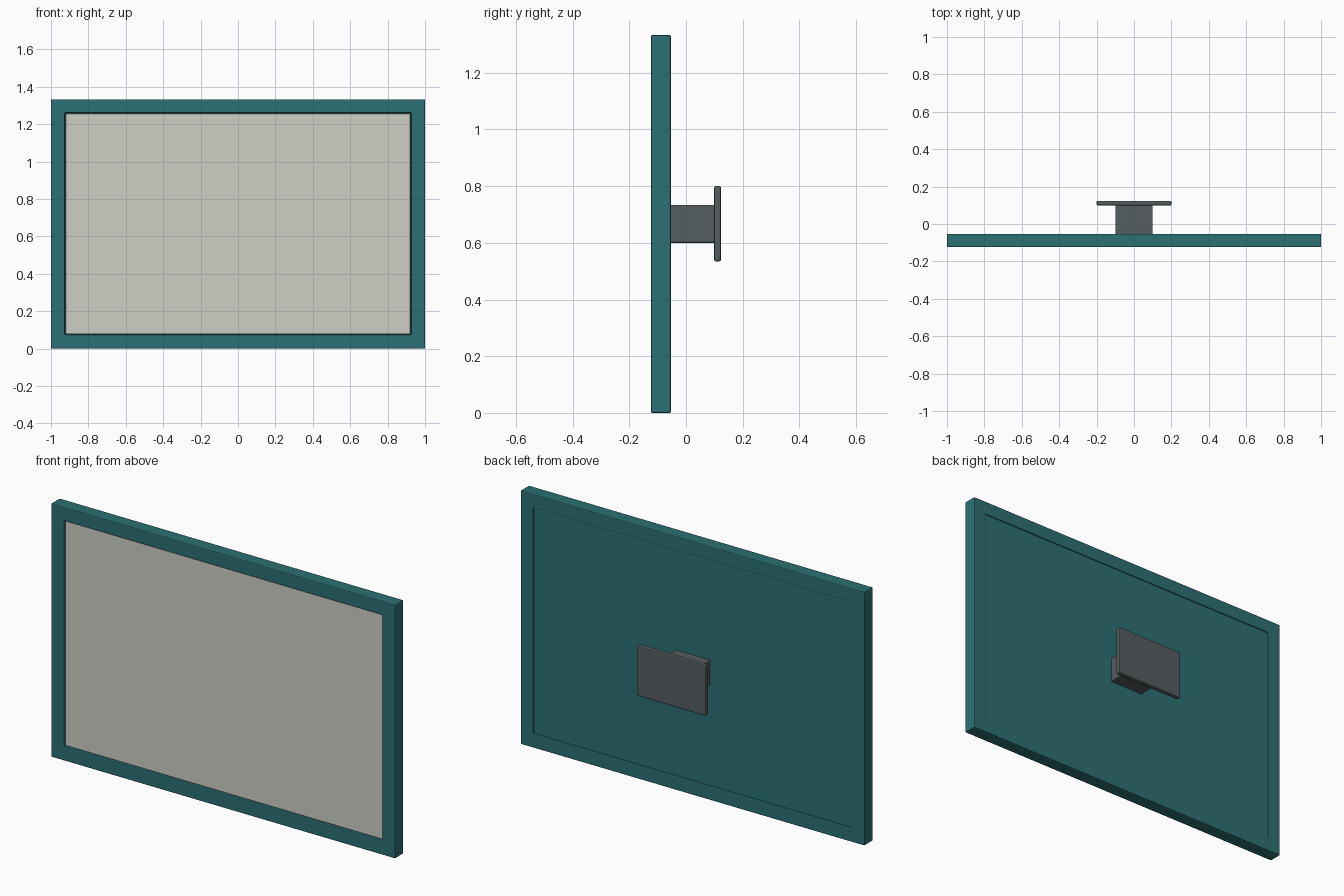
import bpy, bmesh

if "Cube" in bpy.data.objects:
    bpy.data.objects.remove(bpy.data.objects["Cube"])

def material(name, rgb):
    m = bpy.data.materials.new(name)
    m.diffuse_color = (*rgb, 1)
    m.use_nodes = True
    m.node_tree.nodes["Principled BSDF"].inputs["Base Color"].default_value = m.diffuse_color
    return m

TEAL = material("teal_plastic", (0.025, 0.16, 0.175))
PALE = material("pale_screen", (0.62, 0.62, 0.56))
GREY = material("dark_grey_metal", (0.09, 0.11, 0.115))

def finish(name, bm, mat, bevel):
    bmesh.ops.recalc_face_normals(bm, faces=bm.faces)
    me = bpy.data.meshes.new(name)
    bm.to_mesh(me)
    bm.free()
    me.materials.append(mat)
    ob = bpy.data.objects.new(name, me)
    bpy.context.collection.objects.link(ob)
    mod = ob.modifiers.new("soft_edges", 'BEVEL')
    mod.width, mod.segments = bevel, 2
    return ob

def box(name, x, y0, y1, z0, z1, mat, bevel):
    """Box symmetric about x = 0."""
    bm = bmesh.new()
    bmesh.ops.create_cube(bm, size=1)
    for v in bm.verts:
        v.co = (v.co.x * 2 * x, y0 if v.co.y < 0 else y1, z0 if v.co.z < 0 else z1)
    return finish(name, bm, mat, bevel)

def ring(name, outer, inner, y0, y1, mat, bevel):
    """Rectangular frame; outer and inner are (half width, bottom, top)."""
    bm = bmesh.new()
    loops = []
    for (x, z0, z1), y in ((outer, y0), (outer, y1), (inner, y1), (inner, y0)):
        loops.append([bm.verts.new((sx, y, z))
                      for sx, z in ((-x, z0), (x, z0), (x, z1), (-x, z1))])
    for a, b in zip(loops, loops[1:] + loops[:1]):
        for i in range(4):
            j = (i + 1) % 4
            bm.faces.new((a[i], a[j], b[j], b[i]))
    return finish(name, bm, mat, bevel)

# Border around the display
ring("frame", (1.0, 0.0, 1.333), (0.925, 0.075, 1.26), -0.124, -0.053, TEAL, 0.005)

# Slightly recessed front screen and back cover
box("screen", 0.922, -0.118, -0.095, 0.078, 1.257, PALE, 0.004)
box("back_panel", 0.926, -0.097, -0.058, 0.074, 1.261, TEAL, 0.001)

# Wall mount: short arm and plate
box("mount_arm", 0.1, -0.062, 0.102, 0.6, 0.734, GREY, 0.004)
box("wall_plate", 0.2, 0.099, 0.124, 0.535, 0.8, GREY, 0.006)
